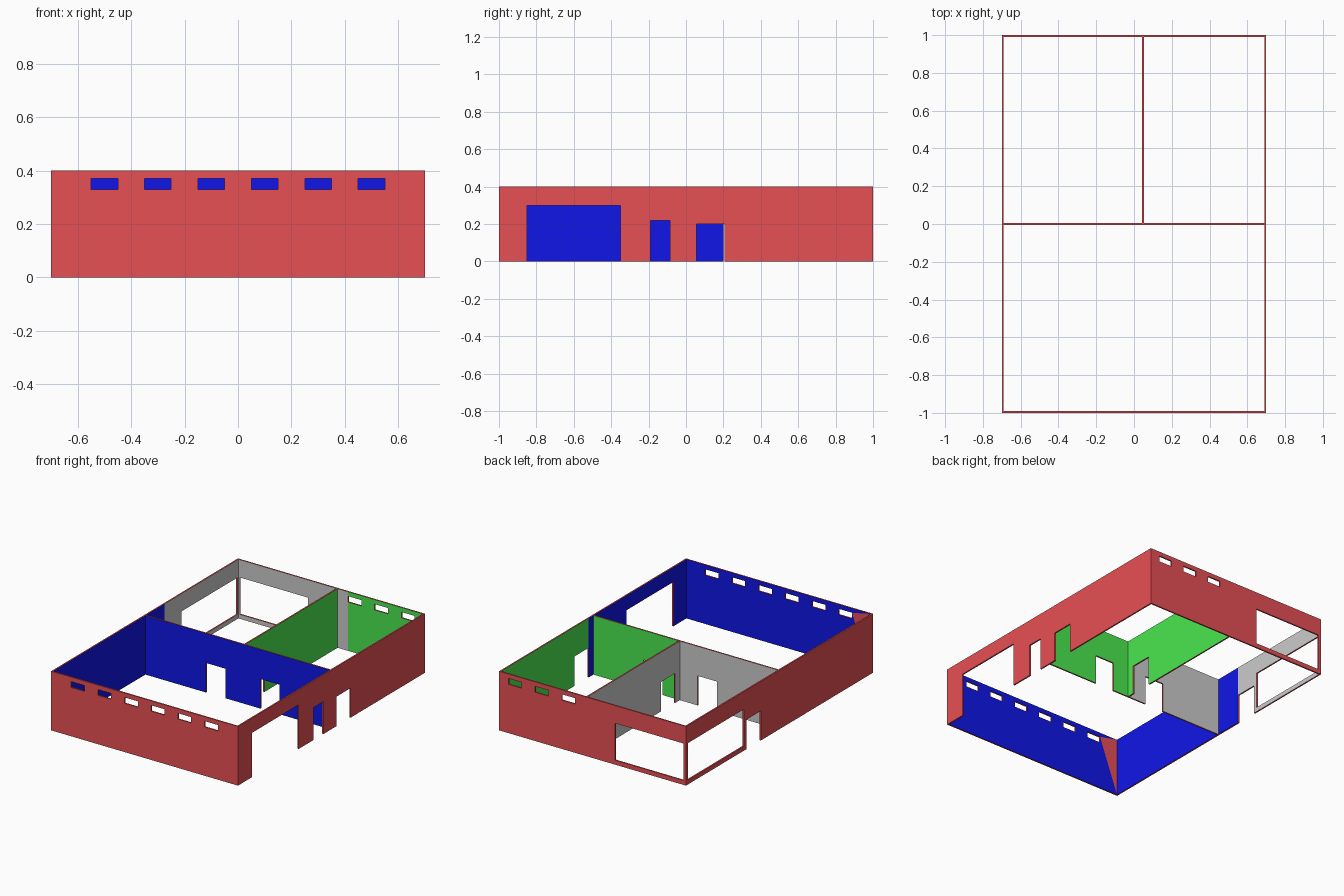
import bpy, bmesh
from mathutils import Vector

if "Cube" in bpy.data.objects:
    bpy.data.objects.remove(bpy.data.objects["Cube"])

H, T = 0.40, 0.01            # wall height and thickness
X, Y, PX = 0.70, 1.00, 0.048  # half width, half depth, rear divider position
IX, IY = X - T, Y - T


def material(name, rgb):
    m = bpy.data.materials.new(name)
    m.diffuse_color = (*rgb, 1)
    m.use_nodes = True
    m.node_tree.nodes["Principled BSDF"].inputs["Base Color"].default_value = m.diffuse_color
    return m


MATS = [material("red_paint", (0.80, 0.08, 0.09)),
        material("blue_paint", (0.005, 0.008, 0.80)),
        material("green_paint", (0.07, 0.80, 0.08)),
        material("grey_paint", (0.60, 0.60, 0.60))]


def room_paint(p):
    """Paint index of the room containing p; red outside."""
    if abs(p.x) > X or abs(p.y) > Y:
        return 0
    if p.y < 0:
        return 1
    return 2 if p.x > PX else 3


def wall(name, axis, pos, u0, u1, openings=(), splits=()):
    """Wall with thickness along axis (0=x, 1=y); openings are (u0, u1, z0, z1)."""
    us = sorted({u0, u1, *splits, *(v for o in openings for v in o[:2])})
    zs = sorted({0, H, *(v for o in openings for v in o[2:])})
    bm = bmesh.new()
    grid = {}

    def vert(u, z):
        if (u, z) not in grid:
            grid[u, z] = bm.verts.new((pos, u, z) if axis == 0 else (u, pos, z))
        return grid[u, z]

    # Panel cells around the openings
    for a, b in zip(us, us[1:]):
        for c, d in zip(zs, zs[1:]):
            mu, mz = (a + b) / 2, (c + d) / 2
            if any(o[0] < mu < o[1] and o[2] < mz < o[3] for o in openings):
                continue
            bm.faces.new([vert(a, c), vert(b, c), vert(b, d), vert(a, d)])

    # Give the panel thickness
    res = bmesh.ops.extrude_face_region(bm, geom=bm.faces[:], use_keep_orig=True)
    shift = Vector((T, 0, 0)) if axis == 0 else Vector((0, T, 0))
    moved = [g for g in res["geom"] if isinstance(g, bmesh.types.BMVert)]
    bmesh.ops.translate(bm, vec=shift, verts=moved)
    bmesh.ops.recalc_face_normals(bm, faces=bm.faces[:])

    # Paint each broad side by the room it faces
    for f in bm.faces:
        f.normal_update()
        if abs(f.normal[axis]) > 0.9:
            f.material_index = room_paint(f.calc_center_median() + f.normal * 0.02)
    return finish(name, bm)


def finish(name, bm):
    me = bpy.data.meshes.new(name)
    bm.to_mesh(me)
    bm.free()
    for m in MATS:
        me.materials.append(m)
    ob = bpy.data.objects.new(name, me)
    bpy.context.collection.objects.link(ob)
    return ob


def high_windows(centres):
    return [(round(c - 0.05, 3), round(c + 0.05, 3), 0.33, 0.37) for c in centres]


# Outer walls
wall("front_wall", 1, -Y, -IX, IX,
     high_windows([-0.5, -0.3, -0.1, 0.1, 0.3, 0.5]))
wall("back_wall", 1, IY, -IX, IX,
     high_windows([0.18, 0.38, 0.58]) + [(-0.68, -0.17, 0.03, 0.28)])
wall("right_wall", 0, IX, -Y, Y,
     [(-0.85, -0.35, 0, 0.30), (-0.19, -0.085, 0, 0.22), (0.055, 0.205, 0, 0.20)])
wall("left_wall", 0, -X, -Y, Y,
     [(0.20, 0.355, 0, 0.20), (0.38, 0.98, 0.03, 0.28)])

# Inner partitions
wall("cross_partition", 1, -T / 2, -IX, IX,
     [(-0.235, -0.09, 0, 0.20), (0.172, 0.315, 0, 0.20)], splits=[PX])
wall("rear_partition", 0, PX - T / 2, T / 2, IY, [(0.055, 0.207, 0, 0.20)])

# Red triangular patch on the inside of the front wall
bm = bmesh.new()
bm.faces.new([bm.verts.new((x, -IY + 0.001, z))
              for x, z in [(-IX, 0), (-IX, H), (-0.55, 0.37)]])
bm.normal_update()
if bm.faces[:][0].normal.y < 0:
    bmesh.ops.reverse_faces(bm, faces=bm.faces[:])
finish("front_wall_patch", bm)
